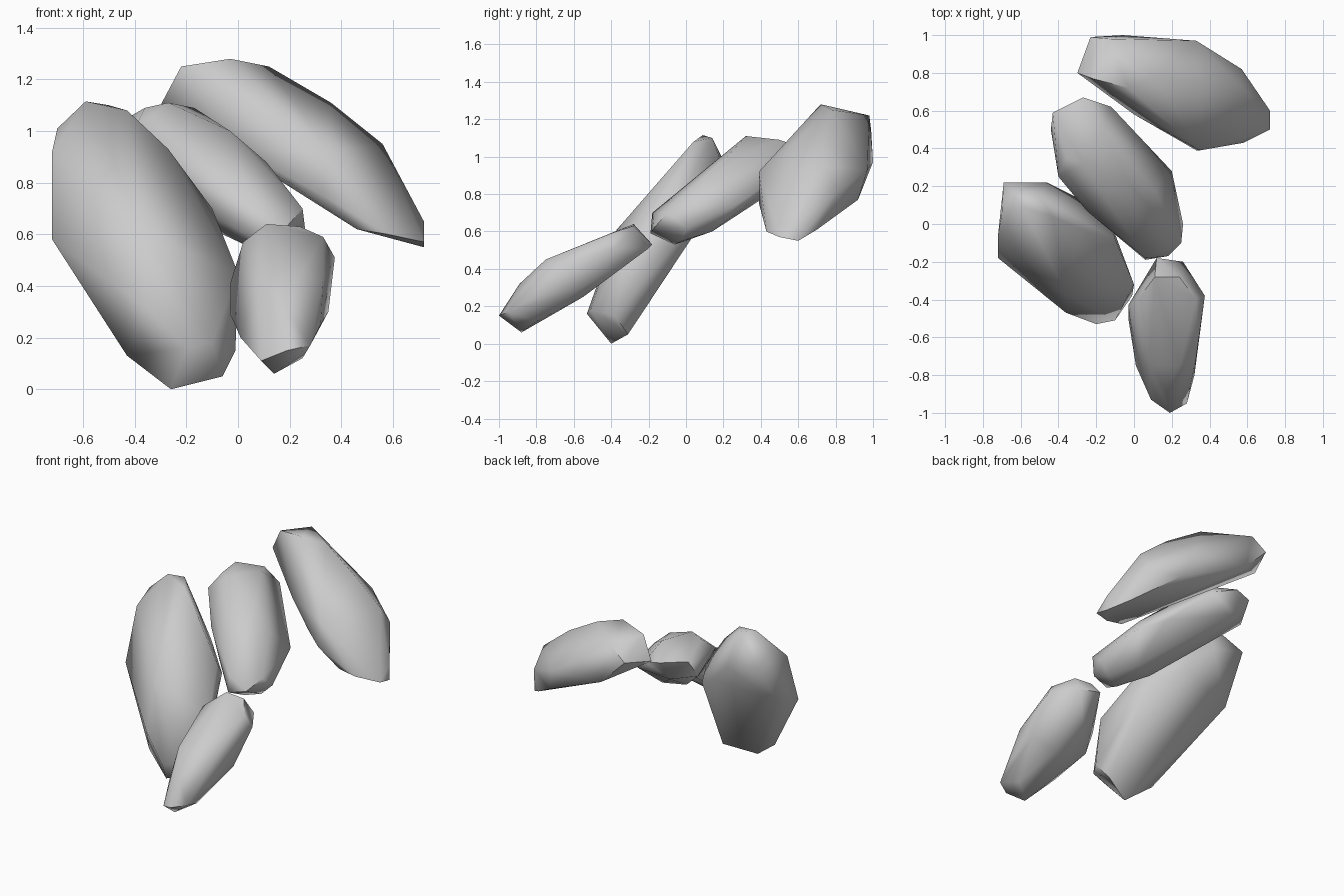
import bpy, bmesh, math


def rock(name, corners):
    """Chiselled boulder: convex skin around a few corner points, softly shaded."""
    bm = bmesh.new()
    for c in corners:
        bm.verts.new(c)
    bmesh.ops.convex_hull(bm, input=bm.verts[:])
    loose = [v for v in bm.verts if not v.link_faces]
    bmesh.ops.delete(bm, geom=loose, context='VERTS')
    bmesh.ops.recalc_face_normals(bm, faces=bm.faces[:])
    mesh = bpy.data.meshes.new(name)
    bm.to_mesh(mesh)
    bm.free()
    obj = bpy.data.objects.new(name, mesh)
    bpy.context.collection.objects.link(obj)
    bpy.ops.object.select_all(action='DESELECT')
    obj.select_set(True)
    bpy.context.view_layer.objects.active = obj
    bpy.ops.object.shade_smooth_by_angle(angle=math.radians(60))
    return obj


# Large leaning slab on the left: top end, flanks, front bulge, foot
rock("large_left_rock", [
    (-.59, .09, 1.115), (-.50, .14, 1.10), (-.43, .04, 1.08), (-.46, .22, .88),
    (-.69, .22, .94), (-.70, .05, 1.01), (-.72, -.06, .92), (-.72, -.18, .58),
    (-.71, .03, .64), (-.30, .14, .73), (-.27, -.03, .93), (-.12, 0, .60),
    (-.10, -.08, .70), (0, -.32, .45), (-.01, -.38, .15), (-.06, -.31, .05),
    (-.26, -.40, 0), (-.20, -.53, .16), (-.10, -.51, .18), (-.36, -.47, .32),
    (-.36, -.37, .61), (-.43, -.34, .13)])

# Middle slab, tilted back
rock("middle_rock", [
    (-.27, .67, 1.03), (-.43, .59, 1.05), (-.44, .50, .92), (-.30, .60, .90),
    (-.36, .35, 1.09), (-.27, .32, 1.11), (-.17, .50, 1.09), (-.12, .62, .98),
    (-.40, .25, 1.01), (-.25, .07, .85), (-.03, .22, 1.0), (.11, .18, .88),
    (.20, .28, .75), (.08, .40, .80), (-.12, -.02, .68), (.06, -.19, .59),
    (.06, -.18, .70), (.18, -.17, .62), (.25, -.10, .70), (.26, 0, .62),
    (.09, -.06, .53), (.19, -.02, .55), (.08, .14, .60), (-.06, .08, .60)])

# Small low rock at the front
rock("small_front_rock", [
    (.11, -.28, .64), (.24, -.28, .63), (.12, -.18, .53), (.26, -.20, .51),
    (.33, -.40, .59), (.375, -.38, .51), (.35, -.55, .30), (.32, -.80, .25),
    (.28, -.95, .17), (.19, -1.0, .15), (.14, -.88, .06), (.09, -.93, .11),
    (.01, -.75, .20), (-.03, -.50, .29), (-.03, -.43, .41), (.02, -.40, .57),
    (.08, -.75, .44), (.24, -.75, .45), (.33, -.70, .42), (.18, -.89, .32),
    (.25, -.80, .12), (.18, -.55, .25)])

# Long slab at the back, sloping down to the right
rock("back_rock", [
    (-.22, .77, 1.25), (-.03, .72, 1.28), (.12, .78, 1.25), (-.13, .98, 1.22),
    (-.06, 1.0, .97), (-.23, .99, 1.14), (-.30, .80, 1.10), (.36, .74, 1.11),
    (.33, .97, .93), (.39, .92, .77), (.56, .73, .95), (.57, .82, .82),
    (.64, .71, .73), (.62, .70, .61), (.72, .60, .65), (.72, .60, .55),
    (.72, .50, .57), (.58, .43, .60), (.46, .43, .62), (.33, .39, .75),
    (.35, .39, .92), (.20, .47, .80), (0, .58, .93)])
